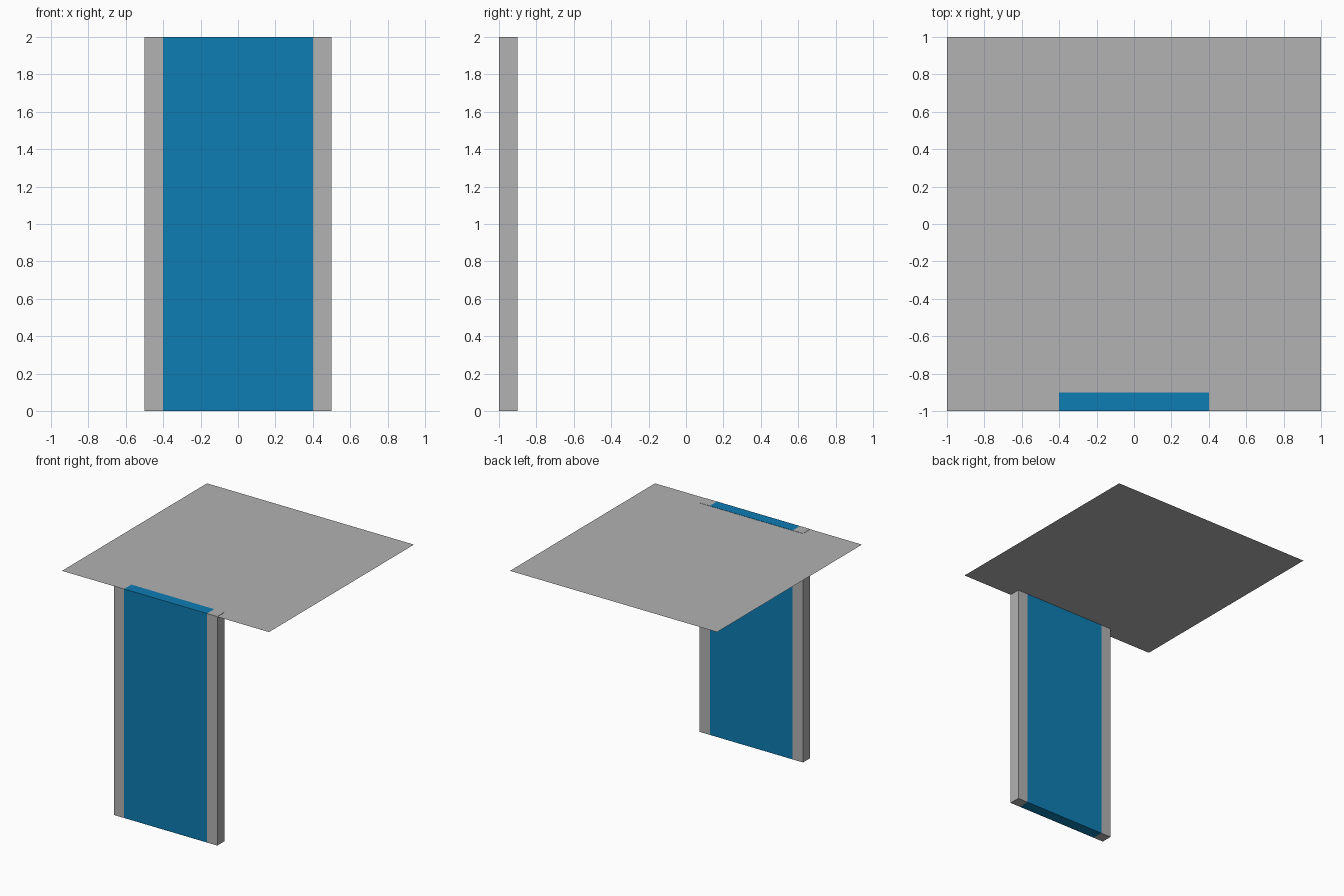
import bpy
import bmesh
from mathutils import Matrix, Vector

cube = bpy.data.objects.get("Cube")
if cube:
    bpy.data.objects.remove(cube, do_unlink=True)


def material(name, color):
    mat = bpy.data.materials.new(name)
    mat.use_nodes = True
    mat.diffuse_color = color
    mat.node_tree.nodes["Principled BSDF"].inputs["Base Color"].default_value = color
    return mat


grey = material("light_grey", (0.445, 0.445, 0.445, 1))
blue = material("blue", (0.0044, 0.205, 0.456, 1))


def add_object(name, bm, mats):
    mesh = bpy.data.meshes.new(name)
    bm.to_mesh(mesh)
    bm.free()
    for mat in mats:
        mesh.materials.append(mat)
    obj = bpy.data.objects.new(name, mesh)
    bpy.context.collection.objects.link(obj)
    return obj


# Upright door slab, cut into a blue panel between two grey posts
PANEL_HALF = 0.4
bm = bmesh.new()
bmesh.ops.create_cube(bm, size=1, matrix=Matrix.LocRotScale(
    Vector((0, -0.95, 1)), None, Vector((1, 0.1, 2))))
for x in (-PANEL_HALF, PANEL_HALF):
    bmesh.ops.bisect_plane(bm, geom=bm.verts[:] + bm.edges[:] + bm.faces[:],
                           plane_co=(x, 0, 0), plane_no=(1, 0, 0))
for face in bm.faces:
    face.material_index = int(abs(face.calc_center_median().x) < PANEL_HALF - 0.01)
add_object("door_slab", bm, [grey, blue])

# Thin flat roof sheet, just under the top of the door
bm = bmesh.new()
bmesh.ops.create_grid(bm, x_segments=1, y_segments=1, size=1,
                      matrix=Matrix.Translation((0, 0, 1.998)))
add_object("roof_sheet", bm, [grey])
